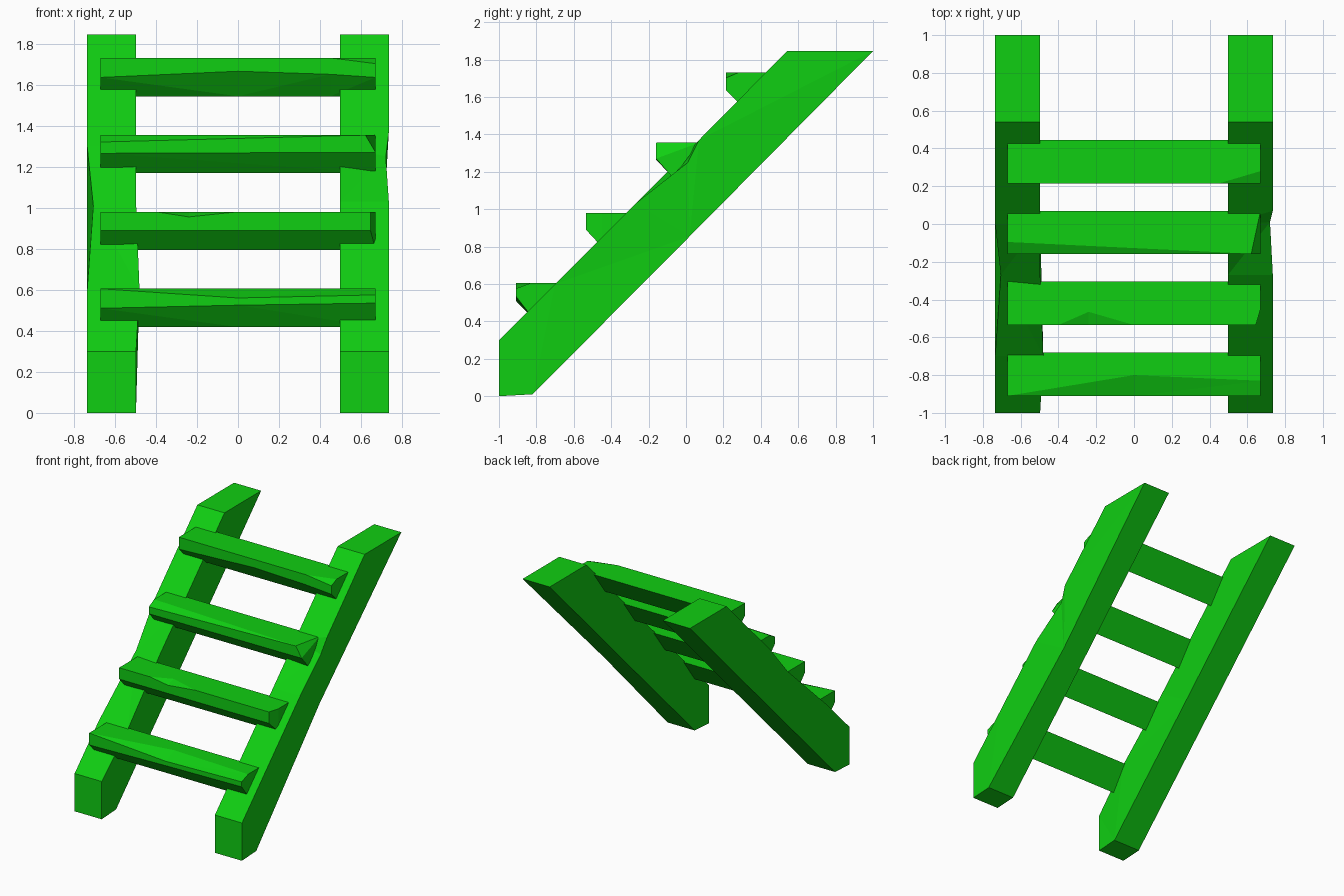
import bpy
import bmesh
from mathutils import Vector

cube = bpy.data.objects.get("Cube")
if cube:
    bpy.data.objects.remove(cube, do_unlink=True)

green = bpy.data.materials.new("bright green")
green.use_nodes = True
colour = (0.005, 0.62, 0.006, 1)
green.diffuse_color = colour
green.node_tree.nodes["Principled BSDF"].inputs["Base Color"].default_value = colour


def loft(name, sections, cuts=()):
    """Join matching cross-sections, cap the ends, then slice off chipped corners."""
    bm = bmesh.new()
    rings = [[bm.verts.new(p) for p in s] for s in sections]
    for a, b in zip(rings, rings[1:]):
        for i in range(len(a)):
            j = (i + 1) % len(a)
            bm.faces.new((a[i], a[j], b[j], b[i]))
    bm.faces.new(rings[0])
    bm.faces.new(rings[-1])
    bmesh.ops.remove_doubles(bm, verts=bm.verts[:], dist=0.0005)
    for point, normal in cuts:
        geom = bm.verts[:] + bm.edges[:] + bm.faces[:]
        cut = bmesh.ops.bisect_plane(bm, geom=geom, plane_co=point,
                                     plane_no=normal, clear_outer=True)
        edges = [e for e in cut["geom_cut"] if isinstance(e, bmesh.types.BMEdge)]
        bmesh.ops.holes_fill(bm, edges=edges)
    bmesh.ops.triangulate(bm, faces=bm.faces[:])
    bmesh.ops.recalc_face_normals(bm, faces=bm.faces[:])
    mesh = bpy.data.meshes.new(name)
    bm.to_mesh(mesh)
    bm.free()
    mesh.materials.append(green)
    bpy.context.collection.objects.link(bpy.data.objects.new(name, mesh))


def chip(a, b, c, keep=(0, 0, 0)):
    """Cutting plane through three points, with its normal pointing away from keep."""
    a, b, c, keep = map(Vector, (a, b, c, keep))
    normal = (b - a).cross(c - a)
    if normal.dot(keep - a) > 0:
        normal.negate()
    return a, normal


# Side rails: slanted beams with a few dented edge points
PROFILE = [(-1, 0), (-1, 0.3), (-0.7, 0.6), (-0.27, 1.03), (0, 1.3), (0.07, 1.37),
           (0.54, 1.845), (1, 1.845), (0.02, 0.855), (-0.82, 0.01)]


def rail(name, side, dents, inner):
    outer = [Vector((side * 0.735, y, z)) for y, z in PROFILE]
    for i, offset in dents.items():
        outer[i] += Vector(offset)
    inside = [(side * (0.48 if i in inner else 0.497), y, z)
              for i, (y, z) in enumerate(PROFILE)]
    loft(name, [inside, outer])


rail("left_rail", 1, {4: (-0.015, 0.01, -0.05), 8: (-0.03, 0, 0)}, ())
rail("right_rail", -1, {3: (0.03, 0, -0.02)}, (2,))

# Steps: (x, chip depth along the top, chip depth down the front, front height)
W = 0.67
STEPS = [
    [(-W, 0, 0, 0.095), (0, 0.11, 0.045, 0.08), (W, 0.08, 0.03, 0.07)],
    [(-W, 0, 0, 0.09), (-0.4, 0, 0, 0.09), (-0.24, 0.07, 0.025, 0.09),
     (0, 0, 0, 0.09), (W, 0, 0, 0.09)],
    [(-W, 0.065, 0.035, 0.09), (W, 0, 0, 0.085)],
    [(-W, 0, 0, 0.095), (0, 0, 0, 0.065), (0.45, 0, 0, 0.08),
     (W, 0.065, 0.028, 0.095)],
]
CUTS = {
    1: chip((0.645, -0.535, 0.98), (W, -0.45, 0.98), (0.645, -0.535, 0.89)),
    2: chip((0.62, -0.16, 1.355), (W, 0.07, 1.355), (W, -0.16, 1.27)),
}

for n, rows in enumerate(STEPS):
    front, top = -0.91 + 0.375 * n, 0.605 + 0.375 * n
    sections = []
    for x, back, down, height in rows:
        sections.append([(x, front + 0.23, top), (x, front + back, top),
                         (x, front, top - down), (x, front, top - height),
                         (x, front + 0.09, top - 0.187)])
    loft("step_%d" % (n + 1), sections, [CUTS[n]] if n in CUTS else ())
